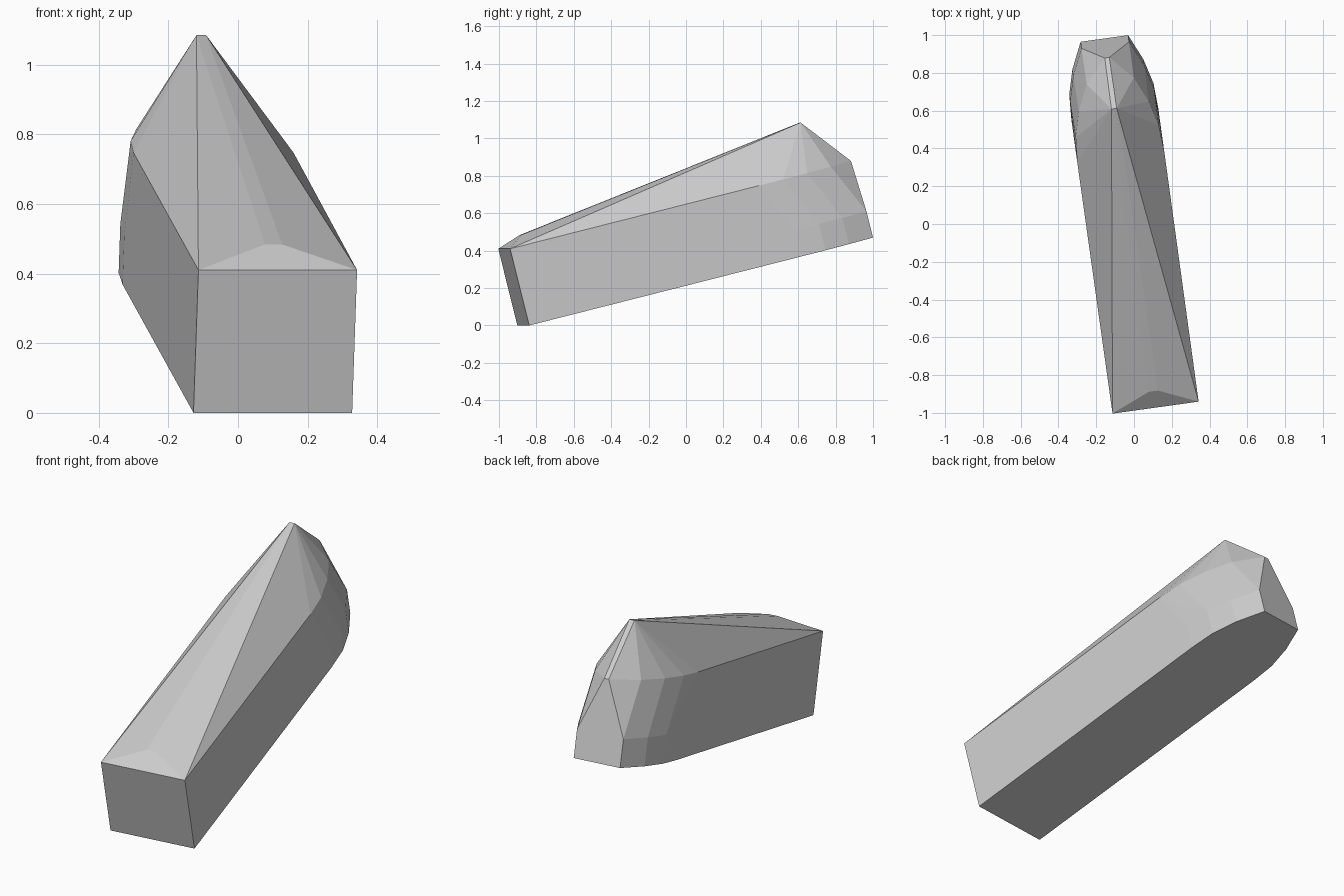
import bpy, bmesh, math
from mathutils import Matrix, Vector

if "Cube" in bpy.data.objects:
    bpy.data.objects.remove(bpy.data.objects["Cube"])

# One flat grey
grey = bpy.data.materials.new("grey")
grey.diffuse_color = (0.6, 0.6, 0.6, 1)
grey.use_nodes = True
grey.node_tree.nodes["Principled BSDF"].inputs["Base Color"].default_value = grey.diffuse_color

# Half-outlines (length, half width) of the straight body with its rounded nose
lower = [(1.513, 0.232), (1.65, 0.225), (1.785, 0.19), (1.928, 0.127)]
upper = [(1.383, 0.232), (1.52, 0.222), (1.66, 0.187), (1.80, 0.126), (1.928, 0.012)]
BAND, SHOULDER = 0.145, 0.423

half = [(0, 0.23, 0), (0, 0.23, SHOULDER)]                    # blunt front end
half += [(u, v, h) for u, v in lower for h in (0, BAND)]      # lower band
half += [(u, v, SHOULDER) for u, v in upper]                  # shoulder line
half += [(0.103, 0.025, 0.473), (1.714, 0.014, 0.688)]        # sloping roof ridge

# Faceted shell, mirrored across its centre line
bm = bmesh.new()
for side in (-1, 1):
    for u, v, w in half:
        bm.verts.new((side * v, u, w))
bmesh.ops.convex_hull(bm, input=bm.verts[:])
bmesh.ops.dissolve_limit(bm, angle_limit=math.radians(0.5),
                         verts=bm.verts[:], edges=bm.edges[:])
bmesh.ops.recalc_face_normals(bm, faces=bm.faces[:])

# Tilt the nose up and turn it slightly to the left
tilt = Matrix.Rotation(math.radians(14.1), 4, 'X')
turn = Matrix.Rotation(math.radians(7.9), 4, 'Z')
bm.transform(Matrix.Translation(Vector((0.10, -0.87, 0))) @ turn @ tilt)

mesh = bpy.data.meshes.new("faceted_body")
bm.to_mesh(mesh)
bm.free()
mesh.materials.append(grey)
body = bpy.data.objects.new("faceted_body", mesh)
bpy.context.collection.objects.link(body)
